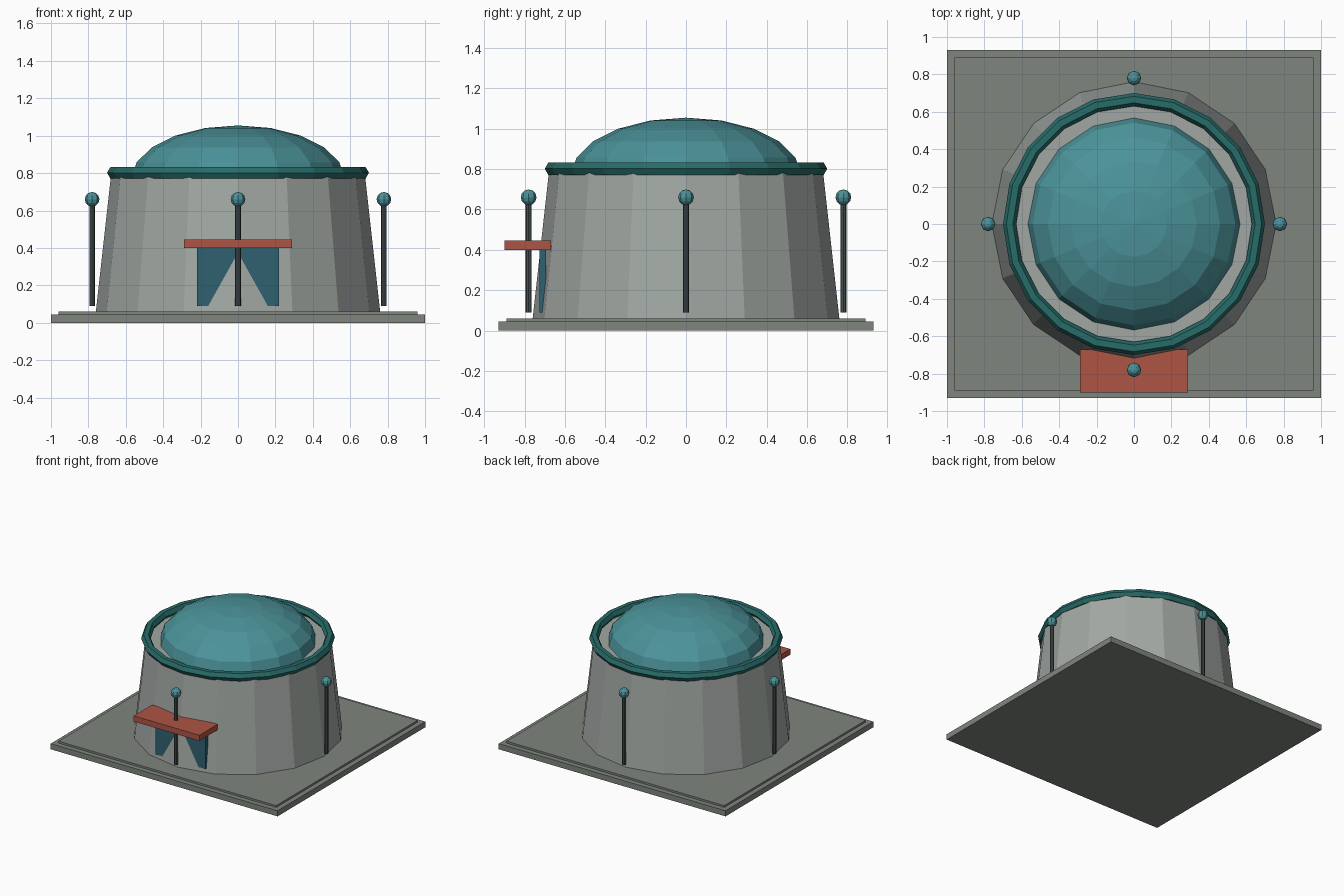
import bpy, bmesh, math
from mathutils import Matrix

if "Cube" in bpy.data.objects:
    bpy.data.objects.remove(bpy.data.objects["Cube"])


def material(name, r, g, b):
    m = bpy.data.materials.new(name)
    m.diffuse_color = (r, g, b, 1)
    m.use_nodes = True
    m.node_tree.nodes["Principled BSDF"].inputs["Base Color"].default_value = m.diffuse_color
    return m


STONE = material("stone", 0.36, 0.39, 0.37)
BASE = material("dark_stone", 0.21, 0.235, 0.21)
TEAL = material("teal", 0.07, 0.29, 0.32)
TRIM = material("dark_teal", 0.02, 0.15, 0.14)
DOOR = material("door_blue", 0.03, 0.12, 0.16)
METAL = material("metal", 0.06, 0.08, 0.08)
RED = material("red", 0.42, 0.09, 0.06)


def finish(name, bm, mat):
    bmesh.ops.recalc_face_normals(bm, faces=bm.faces)
    me = bpy.data.meshes.new(name)
    bm.to_mesh(me)
    bm.free()
    me.materials.append(mat)
    ob = bpy.data.objects.new(name, me)
    bpy.context.collection.objects.link(ob)
    return ob


def box(name, x, y0, y1, z0, z1, mat):
    bm = bmesh.new()
    bmesh.ops.create_cube(bm, size=1, matrix=Matrix.Translation((0, (y0 + y1) / 2, (z0 + z1) / 2))
                          @ Matrix.Diagonal((2 * x, y1 - y0, z1 - z0, 1)))
    return finish(name, bm, mat)


def lathe(name, profile, sides, mat, centre=(0, 0), closed=False):
    """Turn (radius, z) points about a vertical axis; closed joins last to first."""
    bm = bmesh.new()
    rings = []
    for r, z in profile:
        n = 1 if r < 1e-5 else sides
        rings.append([bm.verts.new((centre[0] + r * math.cos(2 * math.pi * i / sides),
                                    centre[1] + r * math.sin(2 * math.pi * i / sides), z))
                      for i in range(n)])
    pairs = list(zip(rings, rings[1:]))
    if closed:
        pairs.append((rings[-1], rings[0]))
    for a, b in pairs:
        for i in range(sides):
            j = (i + 1) % sides
            quad = [a[i % len(a)], a[j % len(a)], b[j % len(b)], b[i % len(b)]]
            bm.faces.new(list(dict.fromkeys(quad)))
    if not closed:
        for ring in (rings[0], rings[-1]):
            if len(ring) > 1:
                bm.faces.new(ring)
    return finish(name, bm, mat)


def arc(r, h, z, a0, a1, steps):
    pts = []
    for i in range(steps + 1):
        a = math.radians(a0 + (a1 - a0) * i / steps)
        pts.append((r * math.cos(a), z + h * math.sin(a)))
    return pts


# Stepped base
box("base_slab", 1.0, -0.93, 0.93, 0, 0.045, BASE)
box("base_step", 0.96, -0.89, 0.89, 0.045, 0.06, BASE)

# Tapered drum, rim ring and dome
lathe("drum_wall", [(0.76, 0.06), (0.68, 0.78)], 16, STONE)
hexagon = [(0.665 + r, z) for r, z in arc(0.035, 0.035, 0.802, 0, 300, 5)]
lathe("rim_ring", hexagon, 20, TRIM, closed=True)
lathe("dome", arc(0.57, 0.285, 0.77, 0, 90, 5), 16, TEAL)

# Entrance: door panel partly sunk in the wall, awning above
box("door", 0.22, -0.725, -0.695, 0.09, 0.40, DOOR)
box("awning", 0.29, -0.90, -0.67, 0.40, 0.445, RED)

# Four lamp posts around the drum
for side, c in {"right": (0.78, 0), "back": (0, 0.78), "left": (-0.78, 0), "front": (0, -0.78)}.items():
    lathe(side + "_lamp_post", [(0.015, 0.09), (0.015, 0.64)], 8, METAL, c)
    lathe(side + "_lamp_globe", arc(0.039, 0.039, 0.66, -90, 90, 6), 8, TEAL, c)
